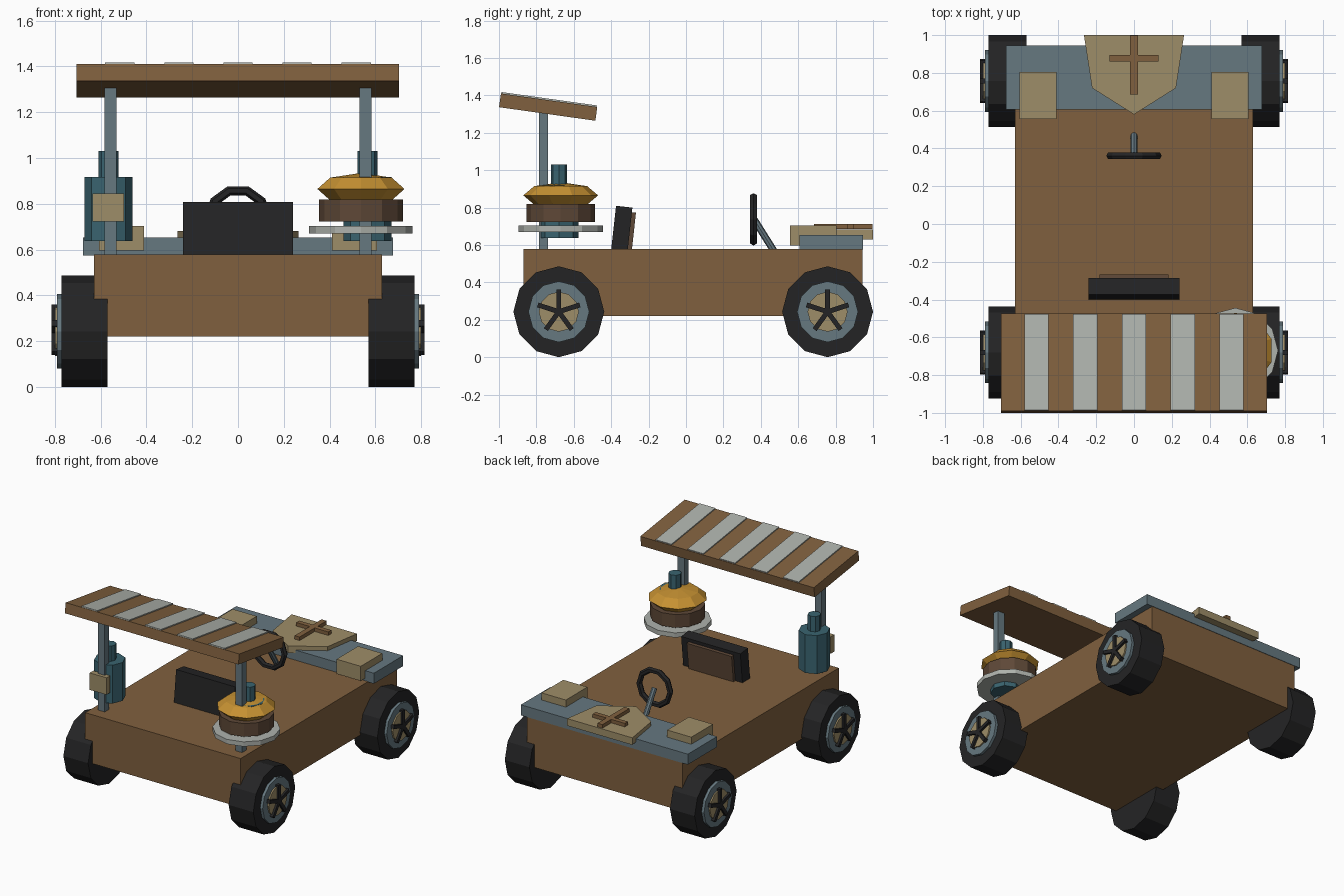
import bpy, bmesh, math
from mathutils import Matrix, Vector

if "Cube" in bpy.data.objects:
    bpy.data.objects.remove(bpy.data.objects["Cube"])


def material(name, rgb):
    m = bpy.data.materials.new(name)
    lin = [((c / 255 + 0.055) / 1.055) ** 2.4 for c in rgb]
    m.diffuse_color = (*lin, 1)
    m.use_nodes = True
    m.node_tree.nodes["Principled BSDF"].inputs["Base Color"].default_value = m.diffuse_color
    return m


BROWN = material("wood brown", (128, 96, 62))
STEEL = material("blue grey", (102, 120, 128))
BEIGE = material("beige", (158, 141, 104))
BLACK = material("near black", (36, 36, 37))
TEAL = material("teal", (58, 100, 112))
GOLD = material("golden bun", (198, 145, 50))
DARK = material("dark brown", (94, 72, 55))
PALE = material("pale grey", (174, 178, 172))


def finish(name, bm, mat, matrix=Matrix()):
    bmesh.ops.transform(bm, matrix=matrix, verts=bm.verts)
    bmesh.ops.recalc_face_normals(bm, faces=bm.faces)
    me = bpy.data.meshes.new(name)
    bm.to_mesh(me)
    bm.free()
    me.materials.append(mat)
    ob = bpy.data.objects.new(name, me)
    bpy.context.collection.objects.link(ob)
    return ob


def box(name, mat, x, y, z, matrix=Matrix()):
    """Box from (min, max) ranges."""
    bm = bmesh.new()
    bmesh.ops.create_cube(bm, size=1)
    for v in bm.verts:
        v.co = [r[0] + (c + 0.5) * (r[1] - r[0]) for r, c in zip((x, y, z), v.co)]
    return finish(name, bm, mat, matrix)


def prism(name, mat, pts, z0, z1, matrix=Matrix()):
    """Extrude a flat outline from z0 to z1."""
    bm = bmesh.new()
    face = bm.faces.new([bm.verts.new((x, y, z0)) for x, y in pts])
    ext = bmesh.ops.extrude_face_region(bm, geom=[face])["geom"]
    for v in ext:
        if isinstance(v, bmesh.types.BMVert):
            v.co.z = z1
    return finish(name, bm, mat, matrix)


def disc(name, mat, r, sides, z0, z1, matrix=Matrix()):
    pts = [(r * math.cos(i * math.tau / sides), r * math.sin(i * math.tau / sides))
           for i in range(sides)]
    return prism(name, mat, pts, z0, z1, matrix)


# Body, bonnet deck and pads
box("body", BROWN, (-0.63, 0.63), (-0.87, 0.943), (0.22, 0.578))
box("deck", STEEL, (-0.677, 0.677), (0.607, 0.946), (0.575, 0.652))
for side, s in (("left", -1), ("right", 1)):
    box(side + "_pad", BEIGE, sorted((s * 0.411, s * 0.607)), (0.555, 0.805), (0.597, 0.704))

# Pointed shield plate with a cross
prism("shield_plate", BEIGE,
      [(0, 0.58), (0.222, 0.72), (0.265, 1.0), (-0.265, 1.0), (-0.222, 0.72)], 0.63, 0.682)
box("cross_long_bar", BROWN, (-0.02, 0.02), (0.685, 0.997), (0.686, 0.712))
box("cross_short_bar", BROWN, (-0.13, 0.13), (0.86, 0.895), (0.686, 0.712))

# Wheels: local z points outwards along x, local x points up
for end, y in (("front", -0.68), ("rear", 0.757)):
    for side, s in (("left", -1), ("right", 1)):
        m = Matrix(((0, 0, s, 0), (0, 1, 0, y), (1, 0, 0, 0.243), (0, 0, 0, 1)))
        n = end + "_" + side + "_"
        disc(n + "tyre", BLACK, 0.243, 12, 0.57, 0.77, m)
        disc(n + "rim", STEEL, 0.163, 12, 0.70, 0.79, m)
        disc(n + "hub", BEIGE, 0.107, 12, 0.75, 0.80, m)
        for i in range(5):
            box(n + "spoke", BLACK, (0, 0.118), (-0.013, 0.013), (0.78, 0.815),
                m @ Matrix.Rotation(i * math.tau / 5, 4, 'Z'))

# Leaning seat back with cushion
lean = Matrix.Translation((0, -0.343, 0.69)) @ Matrix.Rotation(-0.11, 4, 'X')
box("seat_back", BLACK, (-0.24, 0.24), (-0.044, 0.044), (-0.125, 0.115), lean)
box("seat_cushion", DARK, (-0.182, 0.182), (0.03, 0.066), (-0.125, 0.09), lean)

# Steering wheel ring and column
bm = bmesh.new()
rings = []
for i in range(10):
    a = i * math.tau / 10
    rings.append([bm.verts.new((math.cos(a) * (0.126 + 0.021 * math.cos(b)),
                                0.021 * math.sin(b),
                                math.sin(a) * (0.126 + 0.021 * math.cos(b))))
                  for b in (j * math.tau / 6 for j in range(6))])
for i in range(10):
    p, q = rings[i], rings[(i + 1) % 10]
    for j in range(6):
        bm.faces.new((p[j], q[j], q[(j + 1) % 6], p[(j + 1) % 6]))
finish("steering_wheel", bm, BLACK, Matrix.Translation((0, 0.361, 0.737)))
start, stop = Vector((0, 0.365, 0.735)), Vector((0, 0.475, 0.56))
axis = stop - start
disc("steering_column", STEEL, 0.019, 8, 0, axis.length,
     Matrix.Translation(start) @ axis.to_track_quat('Z', 'Y').to_matrix().to_4x4())

# Posts and tanks on both sides
for side, s in (("left", -1), ("right", 1)):
    box(side + "_post", STEEL, sorted((s * 0.53, s * 0.584)), (-0.787, -0.737), (0.575, 1.315))
    m = Matrix.Translation((s * 0.565, -0.679, 0))
    disc(side + "_tank", TEAL, 0.105, 8, 0.637, 0.918, m)
    disc(side + "_tank_cap", TEAL, 0.044, 8, 0.9, 1.03, m)
box("post_box", BEIGE, (-0.635, -0.498), (-0.812, -0.77), (0.722, 0.846))

# Sloping striped roof
slope = Matrix.Translation((0, -0.737, 1.337)) @ Matrix.Rotation(math.radians(-8), 4, 'X')
box("roof", BROWN, (-0.705, 0.703), (-0.26, 0.26), (-0.037, 0.037), slope)
for i in range(-2, 3):
    box("roof_stripe", PALE, (i * 0.258 - 0.064, i * 0.258 + 0.064), (-0.257, 0.257),
        (0.034, 0.045), slope)

# Stacked bun on a plate around the right tank
m = Matrix.Translation((0.537, -0.67, 0))
disc("plate", PALE, 0.226, 12, 0.67, 0.704, m)
disc("patty", DARK, 0.184, 12, 0.722, 0.818, m)
bm = bmesh.new()
bmesh.ops.create_uvsphere(bm, u_segments=10, v_segments=4, radius=1)
finish("bun", bm, GOLD, Matrix.Translation((0.537, -0.67, 0.865)) @ Matrix.Diagonal((0.2, 0.2, 0.07, 1)))
